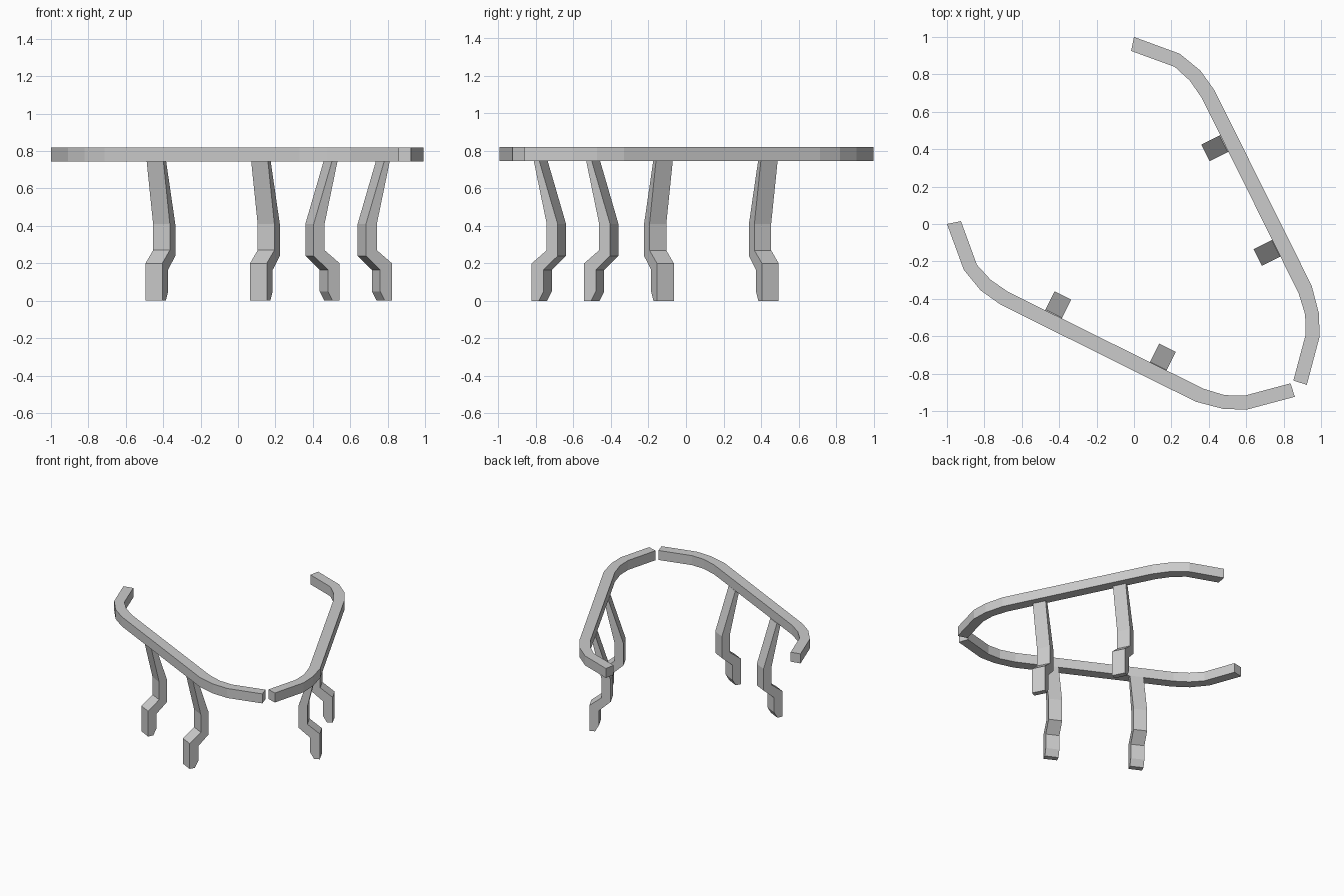
import bpy, bmesh
from mathutils import Vector

if "Cube" in bpy.data.objects:
    bpy.data.objects.remove(bpy.data.objects["Cube"])

ALONG = Vector((0.8944, -0.4472, 0))    # direction of the straight rail
INWARD = Vector((0.4472, 0.8944, 0))    # from rail towards the middle
UP = Vector((0, 0, 1))


def prism(name, points, offset, mirrored):
    """Extrude a planar outline; optionally reflect it across the x = -y diagonal."""
    bm = bmesh.new()
    face = bm.faces.new([bm.verts.new(p) for p in points])
    ext = bmesh.ops.extrude_face_region(bm, geom=[face], use_keep_orig=True)
    bmesh.ops.translate(bm, vec=offset,
                        verts=[v for v in ext["geom"] if isinstance(v, bmesh.types.BMVert)])
    if mirrored:
        for v in bm.verts:
            v.co = Vector((-v.co.y, -v.co.x, v.co.z))
    bmesh.ops.recalc_face_normals(bm, faces=bm.faces)
    mesh = bpy.data.meshes.new(name)
    bm.to_mesh(mesh)
    bm.free()
    obj = bpy.data.objects.new(name, mesh)
    bpy.context.collection.objects.link(obj)


# Rail plan: outer edge, then inner edge
outer = [(-1, 0), (-0.91, -0.245), (-0.82, -0.355), (-0.715, -0.43),
         (0.33, -0.95), (0.475, -0.988), (0.6, -0.993), (0.86, -0.924)]
inner = [(-0.925, 0.015), (-0.84, -0.218), (-0.767, -0.298), (-0.673, -0.363),
         (0.37, -0.88), (0.484, -0.915), (0.59, -0.918), (0.837, -0.852)]
rail = [Vector((x, y, 0.745)) for x, y in outer + inner[::-1]]

# Leg side profile: (inward offset, height)
leg = [(-0.654, 0.745), (-0.577, 0.41), (-0.577, 0.27), (-0.667, 0.2), (-0.667, 0),
       (-0.625, 0), (-0.597, 0.05), (-0.597, 0.165), (-0.512, 0.24), (-0.512, 0.41),
       (-0.621, 0.745)]

for side, mirrored in (("front", False), ("right", True)):
    prism(f"{side}_rail", rail, UP * 0.075, mirrored)
    for i, pos in enumerate((-0.169, 0.456), 1):
        pts = [ALONG * (pos - 0.05) + INWARD * n + UP * z for n, z in leg]
        prism(f"{side}_leg_{i}", pts, ALONG * 0.1, mirrored)
